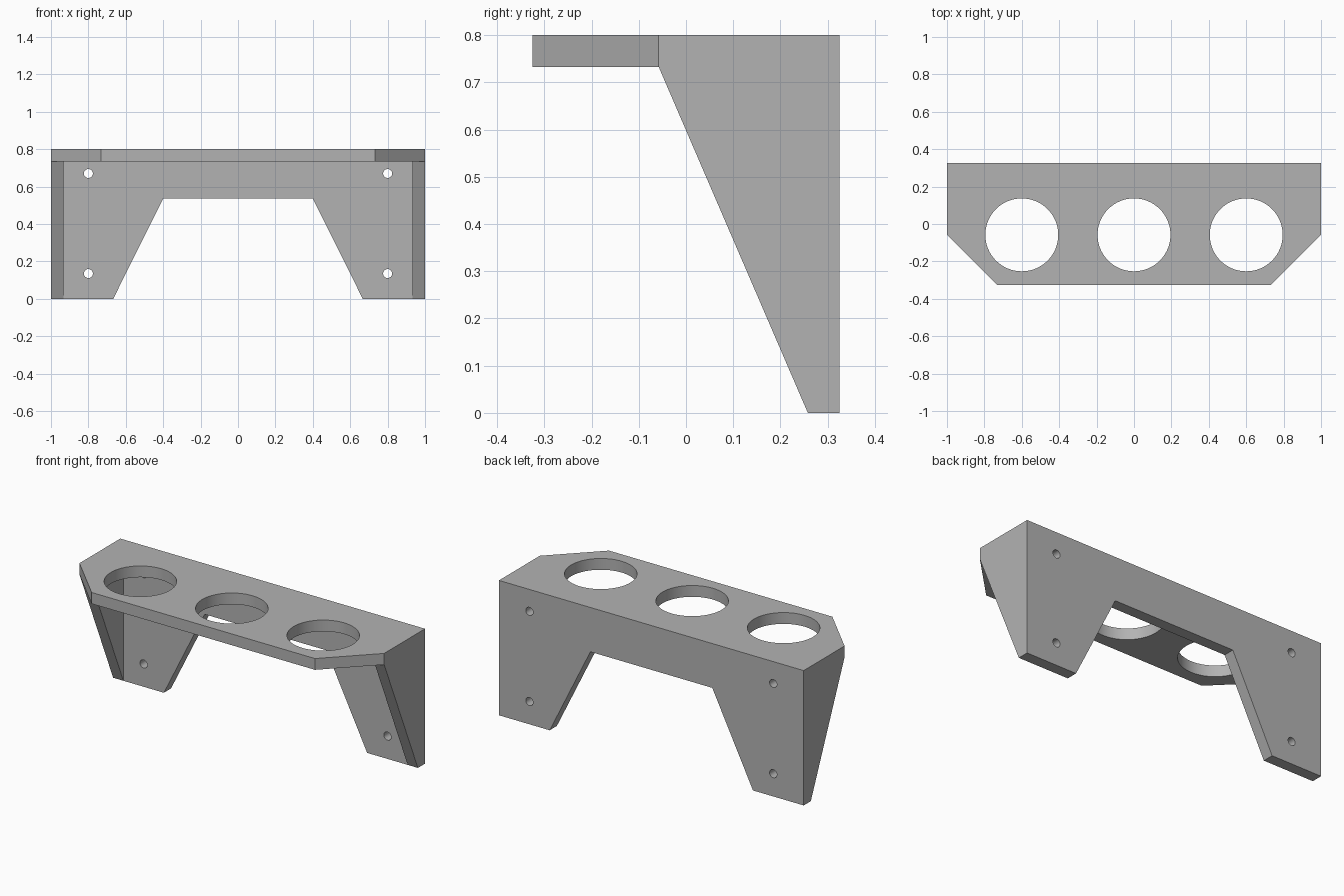
import bpy, bmesh, math
from mathutils import Vector

cube = bpy.data.objects.get("Cube")
if cube:
    bpy.data.objects.remove(cube, do_unlink=True)

HEIGHT, DEPTH, WALL = 0.8, 0.325, 0.067
SHELF_Z = HEIGHT - WALL
CORNER_Y = -0.058

grey = bpy.data.materials.new("plain grey")
grey.use_nodes = True
grey.diffuse_color = (0.45, 0.45, 0.45, 1)
grey.node_tree.nodes["Principled BSDF"].inputs["Base Color"].default_value = (0.45, 0.45, 0.45, 1)


def prism(name, outline, offset):
    """Extrude a closed 3D outline along an offset into a solid."""
    bm = bmesh.new()
    face = bm.faces.new([bm.verts.new(p) for p in outline])
    grown = bmesh.ops.extrude_face_region(bm, geom=[face])["geom"]
    verts = [v for v in grown if isinstance(v, bmesh.types.BMVert)]
    bmesh.ops.translate(bm, verts=verts, vec=Vector(offset))
    bmesh.ops.recalc_face_normals(bm, faces=bm.faces)
    mesh = bpy.data.meshes.new(name)
    bm.to_mesh(mesh)
    bm.free()
    mesh.materials.append(grey)
    obj = bpy.data.objects.new(name, mesh)
    bpy.context.collection.objects.link(obj)
    return obj


def mirrored(half):
    """Complete a half outline across x = 0."""
    return half + [(-x, v) for x, v in reversed(half)]


def circle(x, v, radius, steps):
    turns = [2 * math.pi * i / steps for i in range(steps)]
    return [(x + radius * math.cos(t), v + radius * math.sin(t)) for t in turns]


def combine(target, tool, operation):
    """Boolean a tool into the target and discard the tool."""
    mod = target.modifiers.new(tool.name, "BOOLEAN")
    mod.operation, mod.solver, mod.object = operation, "EXACT", tool
    bpy.context.view_layer.objects.active = target
    bpy.ops.object.modifier_apply(modifier=mod.name)
    bpy.data.objects.remove(tool, do_unlink=True)


# Shelf with clipped front corners
shelf = mirrored([(1, DEPTH), (1, CORNER_Y), (0.733, -DEPTH)])
bracket = prism("shelf_bracket", [(x, y, SHELF_Z) for x, y in shelf], (0, 0, WALL))

# Back plate with a trapezoid opening between two legs
back = mirrored([(1, HEIGHT), (1, 0), (0.667, 0), (0.4, 0.537)])
combine(bracket, prism("back_plate", [(x, DEPTH - WALL, z) for x, z in back], (0, WALL, 0)), "UNION")

# Tapered side gussets
gusset = [(DEPTH, 0), (DEPTH - WALL, 0), (CORNER_Y, SHELF_Z), (CORNER_Y, HEIGHT), (DEPTH, HEIGHT)]
for side, name in ((1, "left_gusset"), (-1, "right_gusset")):
    plate = prism(name, [(side, y, z) for y, z in gusset], (-side * WALL, 0, 0))
    combine(bracket, plate, "UNION")

# Three round holes through the shelf
for x in (-0.6, 0, 0.6):
    ring = circle(x, CORNER_Y, 0.195, 64)
    combine(bracket, prism("holder_hole", [(a, b, 0.6) for a, b in ring], (0, 0, 0.4)), "DIFFERENCE")

# Four screw holes through the back plate
for x in (-0.8, 0.8):
    for z in (0.135, 0.67):
        ring = circle(x, z, 0.024, 32)
        combine(bracket, prism("screw_hole", [(a, 0.2, b) for a, b in ring], (0, 0.2, 0)), "DIFFERENCE")

bpy.ops.object.select_all(action="DESELECT")
bracket.select_set(True)
bpy.context.view_layer.objects.active = bracket
bpy.ops.object.shade_smooth_by_angle(angle=math.radians(30))
